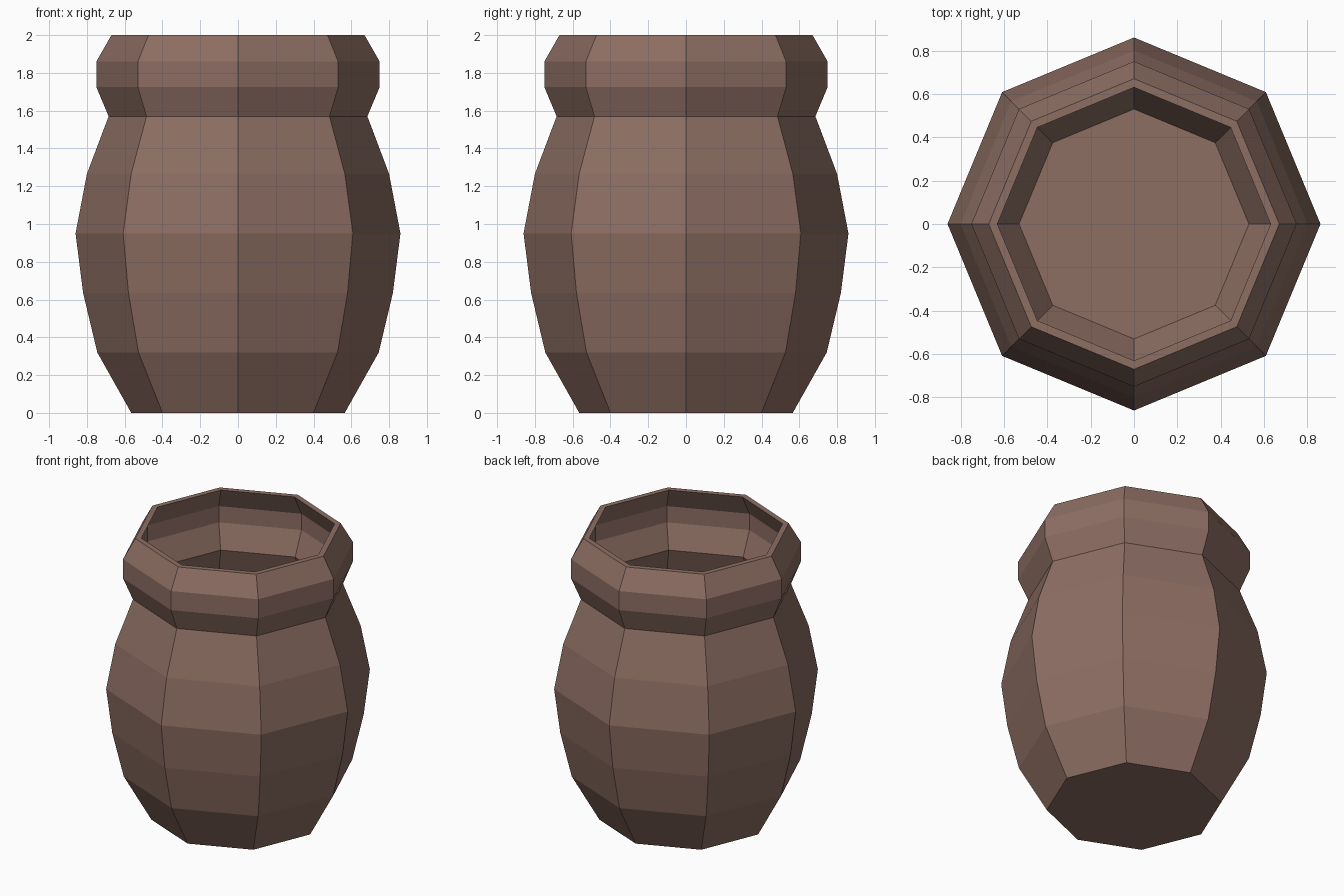
import bpy, bmesh
from math import cos, sin, pi

if "Cube" in bpy.data.objects:
    bpy.data.objects.remove(bpy.data.objects["Cube"])

SIDES = 8

# Pot profile (radius, height): outer wall from foot to rim, then inner wall down to the floor
outer = [(0.565, 0), (0.745, 0.32), (0.82, 0.635), (0.86, 0.95), (0.80, 1.265),
         (0.685, 1.57), (0.75, 1.725), (0.75, 1.86), (0.67, 2.0)]
inner = [(0.63, 2.0), (0.71, 1.85), (0.71, 1.735), (0.64, 1.57), (0.755, 1.255),
         (0.815, 0.95), (0.775, 0.645), (0.705, 0.34), (0.53, 0.04)]


def lathe(name, profile, sides):
    """Spin a profile into flat facets and cap both ends."""
    bm = bmesh.new()
    rings = [[bm.verts.new((r * cos(2 * pi * i / sides), r * sin(2 * pi * i / sides), z))
              for i in range(sides)] for r, z in profile]
    for a, b in zip(rings, rings[1:]):
        for i in range(sides):
            j = (i + 1) % sides
            bm.faces.new((a[i], a[j], b[j], b[i]))
    bm.faces.new(rings[0][::-1])   # underside
    bm.faces.new(rings[-1])        # inside floor
    bmesh.ops.recalc_face_normals(bm, faces=bm.faces)
    mesh = bpy.data.meshes.new(name)
    bm.to_mesh(mesh)
    bm.free()
    obj = bpy.data.objects.new(name, mesh)
    bpy.context.collection.objects.link(obj)
    return obj


pot = lathe("clay_pot", outer + inner, SIDES)

# Brown clay
clay = bpy.data.materials.new("brown_clay")
clay.diffuse_color = (0.266, 0.156, 0.125, 1)
clay.use_nodes = True
clay.node_tree.nodes["Principled BSDF"].inputs["Base Color"].default_value = clay.diffuse_color
pot.data.materials.append(clay)
